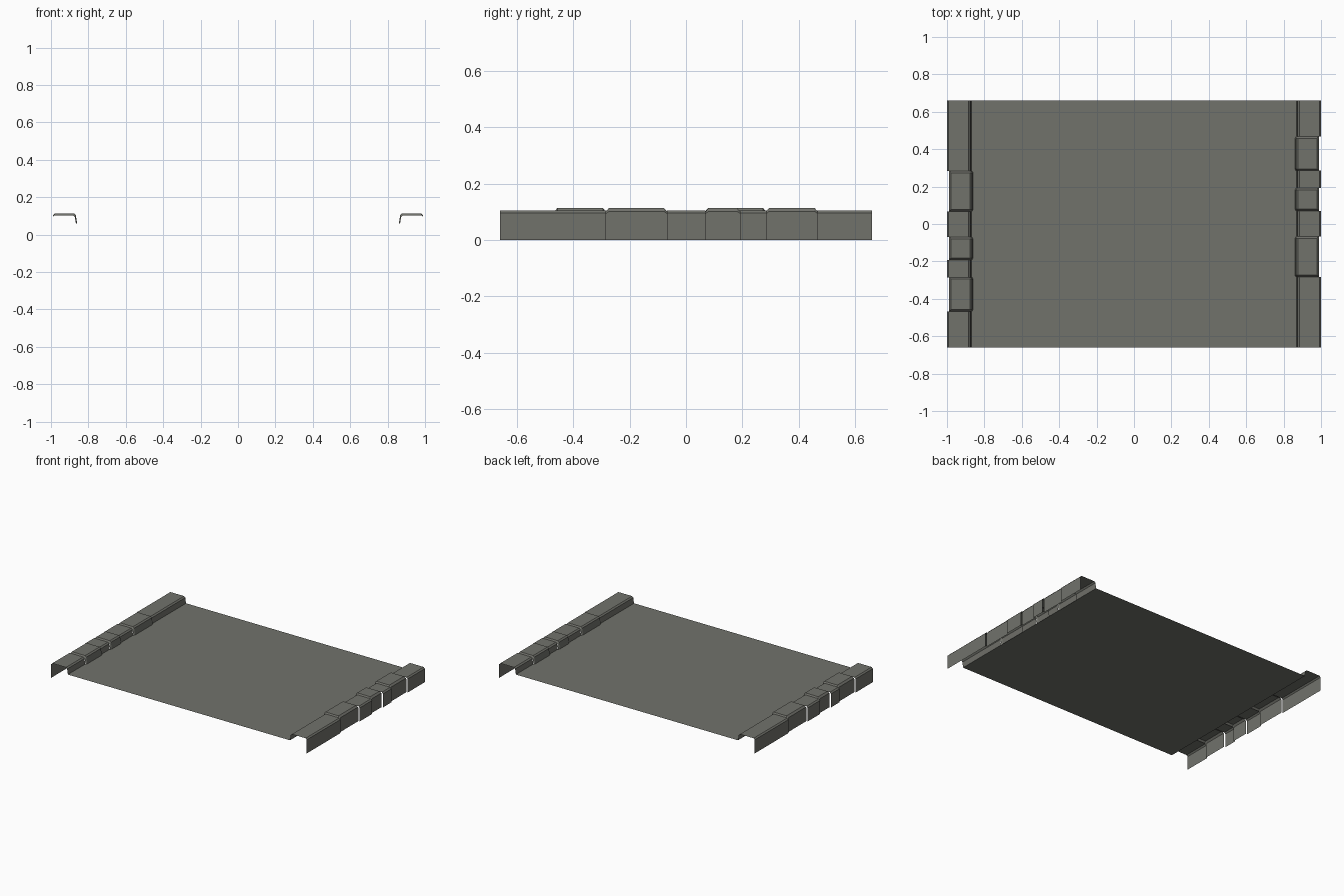
import bpy
import math

if "Cube" in bpy.data.objects:
    bpy.data.objects.remove(bpy.data.objects["Cube"])

HALF_LEN = 0.66
DECK_Z = 0.058

grey = bpy.data.materials.new("warm_grey")
grey.diffuse_color = (0.165, 0.168, 0.148, 1)
grey.use_nodes = True
grey.node_tree.nodes["Principled BSDF"].inputs["Base Color"].default_value = grey.diffuse_color

# Curb cross-sections (x, z): outer foot, over the top, down to the deck
LOW = [(-1.0, 0), (-1.0, 0.096), (-0.991, 0.105), (-0.884, 0.105),
       (-0.875, 0.096), (-0.869, DECK_Z)]
RAISED = [(-0.99, 0), (-0.99, 0.101), (-0.979, 0.113), (-0.876, 0.113),
          (-0.867, 0.104), (-0.860, DECK_Z)]
# Lowered end of a raised block, giving it bevelled ends
RAISED_END = [(-0.99, 0), (-0.99, 0.094), (-0.982, 0.101), (-0.881, 0.101),
              (-0.873, 0.094), (-0.866, DECK_Z)]


def make_object(name, verts, faces):
    mesh = bpy.data.meshes.new(name)
    mesh.from_pydata(verts, [], faces)
    mesh.materials.append(grey)
    obj = bpy.data.objects.new(name, mesh)
    bpy.context.collection.objects.link(obj)
    return obj


def loft(name, rings):
    """Open shell through a list of (y, profile) rings."""
    n = len(rings[0][1])
    verts = [(x, y, z) for y, prof in rings for x, z in prof]
    faces = []
    for r in range(len(rings) - 1):
        for i in range(n - 1):
            a, b = r * n + i, (r + 1) * n + i
            faces.append((a, a + 1, b + 1, b))
    return make_object(name, verts, faces)


# Deck: a single flat sheet
w = 0.869
make_object("deck", [(-w, -HALF_LEN, DECK_Z), (w, -HALF_LEN, DECK_Z),
                     (w, HALF_LEN, DECK_Z), (-w, HALF_LEN, DECK_Z)], [(0, 1, 2, 3)])

# Curb stones alternate low and raised; right side is the left turned half round
joints = [-HALF_LEN, -0.467, -0.285, -0.192, -0.068, 0.07, 0.285, HALF_LEN]
joints = [-HALF_LEN, -0.467, -0.285, -0.192, -0.070, 0.068, 0.284, HALF_LEN]
for side, angle in (("left", 0), ("right", math.pi)):
    for k, (y0, y1) in enumerate(zip(joints, joints[1:])):
        if k % 2:
            obj = loft(f"{side}_raised_curb_{k}",
                       [(y0, RAISED_END), (y0 + 0.01, RAISED),
                        (y1 - 0.01, RAISED), (y1, RAISED_END)])
        else:
            obj = loft(f"{side}_low_curb_{k}", [(y0, LOW), (y1, LOW)])
        obj.rotation_euler.z = angle
